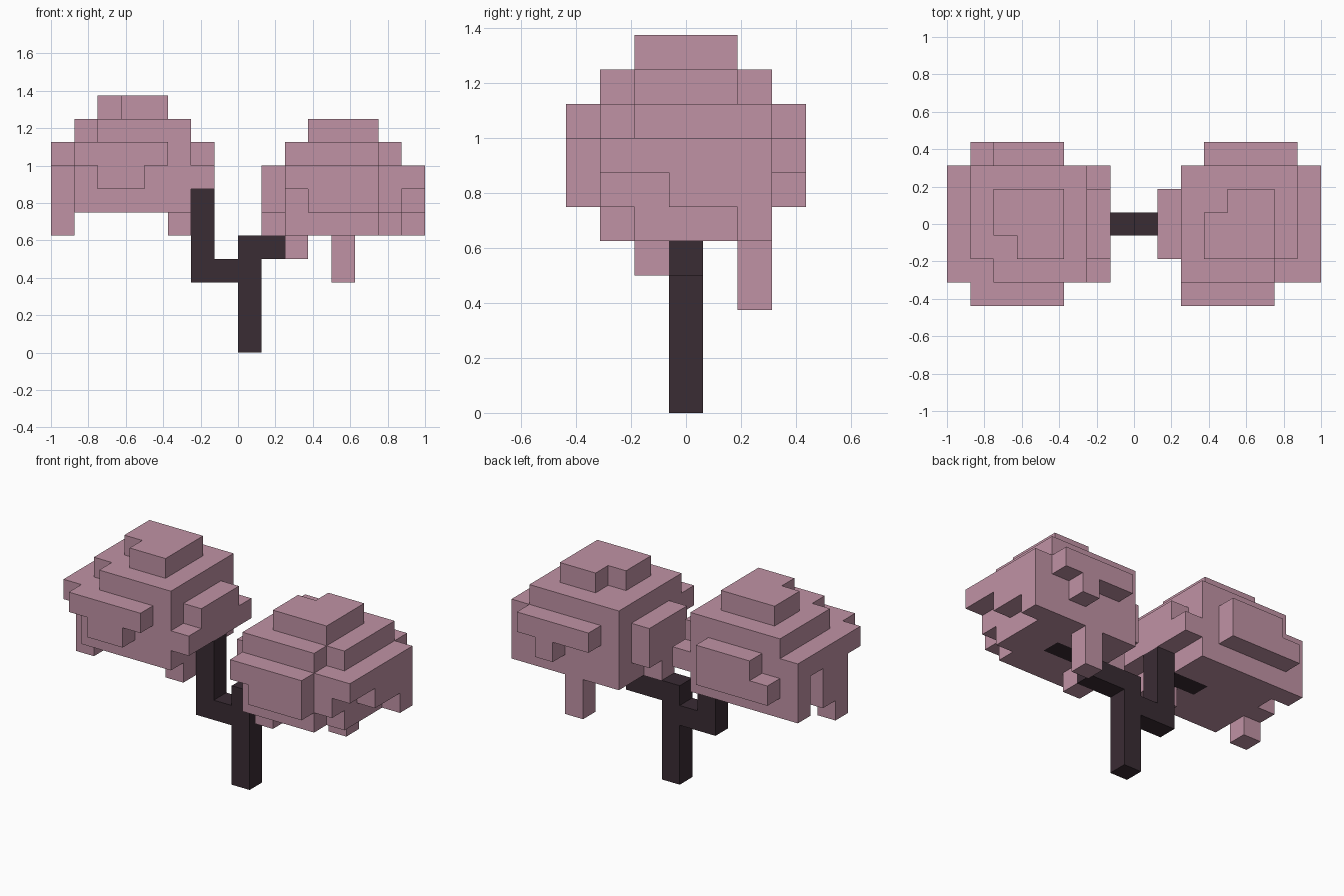
import bpy
import bmesh
from mathutils import Vector

default_cube = bpy.data.objects.get("Cube")
if default_cube:
    bpy.data.objects.remove(default_cube, do_unlink=True)

CELL = 0.125
ORIGIN = Vector((0, -3.5, 0))  # block grid offset, in cells


def make_material(name, color):
    mat = bpy.data.materials.new(name)
    mat.use_nodes = True
    mat.diffuse_color = color
    bsdf = next(n for n in mat.node_tree.nodes if n.type == "BSDF_PRINCIPLED")
    bsdf.inputs["Base Color"].default_value = color
    bsdf.inputs["Roughness"].default_value = 1.0
    return mat


def cells(boxes):
    """Fill boxes given as (x range, y range, z range) with grid cells."""
    return {(x, y, z)
            for xs, ys, zs in boxes
            for x in range(*xs) for y in range(*ys) for z in range(*zs)}


def build_blocks(name, filled, mat):
    """Skin the filled cells with their exposed faces only."""
    bm = bmesh.new()
    for cell in sorted(filled):
        for axis in range(3):
            for side in (0, 1):
                neighbour = list(cell)
                neighbour[axis] += 2 * side - 1
                if tuple(neighbour) in filled:
                    continue
                u, v = (axis + 1) % 3, (axis + 2) % 3
                corners = []
                for du, dv in ((0, 0), (1, 0), (1, 1), (0, 1)):
                    p = Vector(cell)
                    p[axis] += side
                    p[u] += du
                    p[v] += dv
                    corners.append(bm.verts.new((p + ORIGIN) * CELL))
                bm.faces.new(corners if side else corners[::-1])
    bmesh.ops.remove_doubles(bm, verts=bm.verts, dist=CELL / 100)
    bmesh.ops.dissolve_limit(bm, angle_limit=0.01, verts=bm.verts, edges=bm.edges)
    mesh = bpy.data.meshes.new(name)
    bm.to_mesh(mesh)
    bm.free()
    mesh.materials.append(mat)
    obj = bpy.data.objects.new(name, mesh)
    bpy.context.collection.objects.link(obj)
    return obj


bark = make_material("dark bark", (0.042, 0.025, 0.034, 1))
blossom = make_material("dusty pink blossom", (0.53, 0.29, 0.375, 1))

MID = (3, 4)     # centre row
CORE = (1, 6)    # canopy depth
INNER = (2, 5)   # narrower crown depth
FRONT, BACK = (0, 1), (6, 7)

# Trunk and the two branches reaching into the canopies
trunk = cells([
    ((0, 1), MID, (0, 5)),
    ((0, 3), MID, (4, 5)),
    ((2, 5), MID, (5, 6)),
    ((-2, 1), MID, (3, 4)),
    ((-2, -1), MID, (3, 7)),
    ((-4, -1), MID, (6, 7)),
])

# Left canopy: core, crown, side pads and hanging tufts
left_canopy = cells([
    ((2, 7), CORE, (5, 9)),
    ((3, 6), INNER, (9, 10)),
    ((1, 2), INNER, (6, 8)),
    ((1, 2), MID, (5, 6)),
    ((7, 8), CORE, (7, 8)),
    ((7, 8), (3, 6), (6, 7)),
    ((7, 8), (5, 6), (5, 6)),
    ((2, 6), FRONT, (7, 8)),
    ((3, 6), FRONT, (6, 7)),
    ((3, 7), BACK, (7, 8)),
    ((5, 6), BACK, (6, 7)),
    ((2, 3), (2, 3), (4, 5)),
    ((4, 5), (5, 6), (3, 5)),
])
left_canopy -= cells([
    ((3, 4), (4, 5), (9, 10)),
    ((6, 7), (1, 2), (8, 9)),
    ((6, 7), (1, 2), (5, 6)),
])

# Right canopy, one step taller
right_canopy = cells([
    ((-7, -2), CORE, (6, 10)),
    ((-6, -3), INNER, (10, 11)),
    ((-2, -1), CORE, (7, 8)),
    ((-2, -1), INNER, (8, 9)),
    ((-8, -7), CORE, (8, 9)),
    ((-8, -7), (2, 4), (6, 8)),
    ((-8, -7), (5, 6), (6, 8)),
    ((-8, -7), (2, 3), (5, 6)),
    ((-7, -3), FRONT, (8, 9)),
    ((-6, -4), FRONT, (7, 8)),
    ((-6, -3), BACK, (7, 9)),
    ((-7, -6), BACK, (7, 8)),
    ((-3, -2), (2, 3), (5, 6)),
])
right_canopy -= cells([
    ((-6, -5), (2, 3), (10, 11)),
    ((-7, -6), (1, 2), (9, 10)),
])

build_blocks("trunk", trunk, bark)
build_blocks("left_canopy", left_canopy - trunk, blossom)
build_blocks("right_canopy", right_canopy - trunk, blossom)
